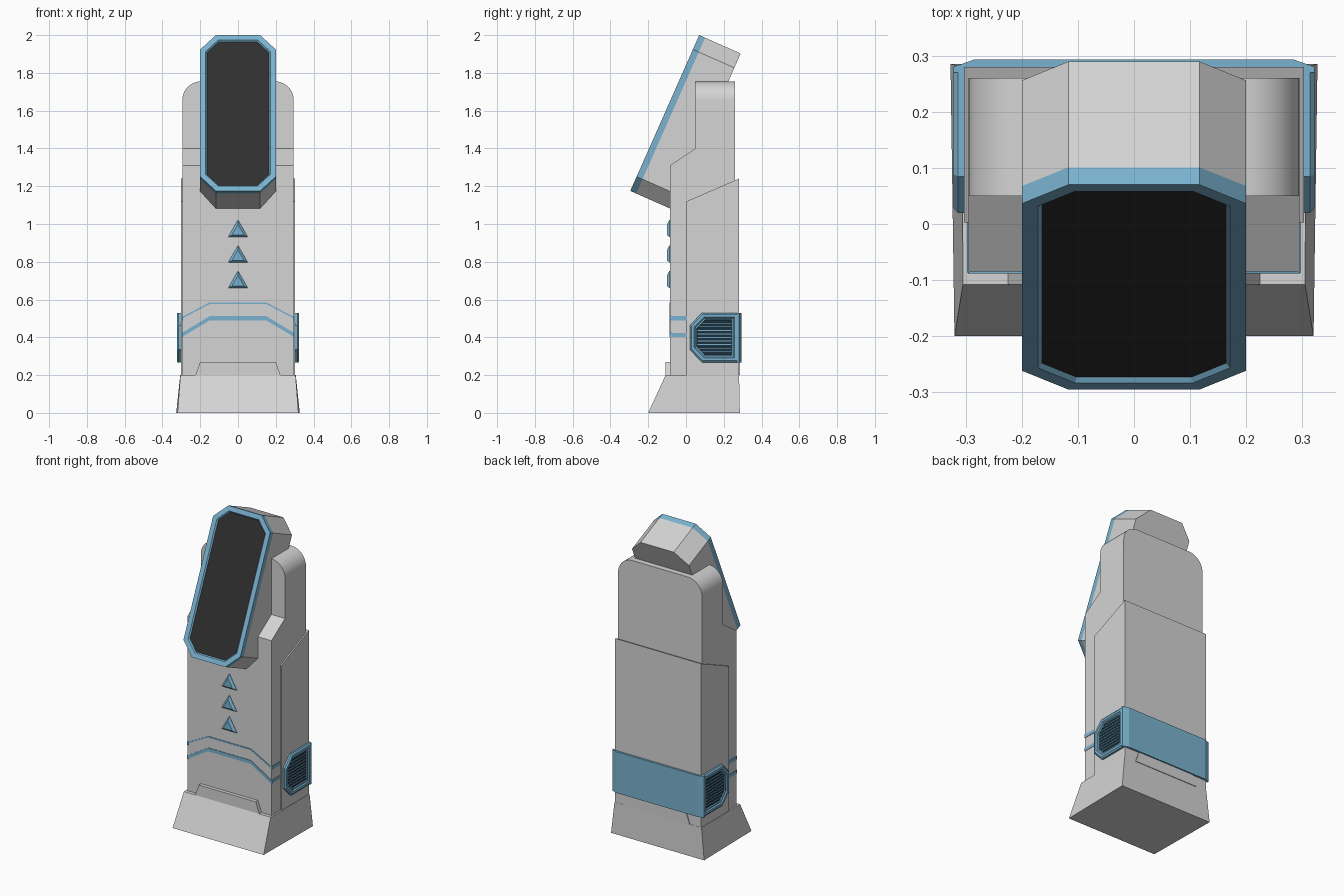
import bpy, bmesh, math
from mathutils import Vector

if "Cube" in bpy.data.objects:
    bpy.data.objects.remove(bpy.data.objects["Cube"])


def material(name, rgb):
    m = bpy.data.materials.new(name)
    m.diffuse_color = (*rgb, 1)
    m.use_nodes = True
    m.node_tree.nodes["Principled BSDF"].inputs["Base Color"].default_value = m.diffuse_color
    return m


GRAY = material("light gray", (0.66, 0.66, 0.66))
BLUE = material("sky blue", (0.195, 0.45, 0.63))
BLACK = material("screen black", (0.028, 0.028, 0.028))
NAVY = material("vent dark blue", (0.012, 0.03, 0.045))


def loft(name, loop_a, loop_b, mats, insets=()):
    """Solid between two loops; the loop_b cap takes (thickness, depth) insets,
    and the innermost cap gets the last material."""
    bm = bmesh.new()
    a = [bm.verts.new(p) for p in loop_a]
    b = [bm.verts.new(p) for p in loop_b]
    n = len(a)
    bm.faces.new(a[::-1])
    cap = bm.faces.new(b)
    for i in range(n):
        bm.faces.new((a[i], a[(i + 1) % n], b[(i + 1) % n], b[i]))
    bmesh.ops.recalc_face_normals(bm, faces=bm.faces)
    for t, d in insets:
        bmesh.ops.inset_region(bm, faces=[cap], thickness=t, depth=d, use_even_offset=True)
    if len(mats) > 1:
        cap.material_index = 1
    me = bpy.data.meshes.new(name)
    bm.to_mesh(me)
    bm.free()
    ob = bpy.data.objects.new(name, me)
    bpy.context.collection.objects.link(ob)
    for m in mats:
        me.materials.append(m)
    return ob


def prism_x(name, yz, x0, x1, *mats, insets=()):
    return loft(name, [(x0, y, z) for y, z in yz], [(x1, y, z) for y, z in yz], mats, insets)


def prism_y(name, xz, y0, y1, *mats, insets=()):
    return loft(name, [(x, y0, z) for x, z in xz], [(x, y1, z) for x, z in xz], mats, insets)


def prism_z(name, xy, z0, z1, *mats):
    return loft(name, [(x, y, z0) for x, y in xy], [(x, y, z1) for x, y in xy], mats)


def rect(u0, u1, v0, v1):
    return [(u0, v0), (u1, v0), (u1, v1), (u0, v1)]


# Flared base with raised front and back tabs
loft("base",
     [(-.32, -.2, 0), (.32, -.2, 0), (.327, .285, 0), (-.327, .285, 0)],
     [(-.305, -.108, .2), (.305, -.108, .2), (.306, .281, .2), (-.306, .281, .2)], [GRAY])
tab = [(-.225, .2), (.225, .2), (.2, .27), (-.2, .27)]
prism_y("base_front_tab", tab, -.08, -.108, GRAY)
prism_y("base_back_tab", tab, .27, .285, GRAY)

# Main column and its round-shouldered upper part
prism_x("column", [(-.085, .15), (-.085, 1.31), (.05, 1.4), (.26, 1.4), (.26, .15)],
        -.295, .295, GRAY)
r = .1
arc = [(.195 + r * math.cos(t), 1.655 + r * math.sin(t))
       for t in (math.radians(90 * i / 10) for i in range(11))]
upper = prism_y("upper_column",
                [(.295, 1.4)] + arc + [(-x, z) for x, z in reversed(arc)] + [(-.295, 1.4)],
                .05, .26, GRAY)

# Rear shell wrapped around the column
prism_x("rear_shell", [(.003, .19), (.003, 1.12), (.28, 1.24), (.28, .19)], -.303, .303, GRAY)

# Tilted head: octagonal housing, blue frame and recessed screen
up = Vector((0, .365, .825)).normalized()
back = Vector((0, up.z, -up.y))
centre = Vector((0, -.1125, 1.5875))


def octagon(depth, w=.2, h=.451, c=.083):
    pts = [(w, -h + c), (w, h - c), (w - c, h), (c - w, h),
           (-w, h - c), (-w, c - h), (c - w, -h), (w - c, -h)]
    return [centre + Vector((u, 0, 0)) + up * v + back * depth for u, v in pts]


loft("head_housing", octagon(.24), octagon(.034), [GRAY])
loft("head_screen_frame", octagon(.034), octagon(0), [BLUE, BLACK],
     [(.029, 0), (.007, -.008)])

# Three raised arrow triangles
for i, z in enumerate((.93, .795, .66)):
    prism_y(f"arrow_{i + 1}", [(-.053, z), (.053, z), (0, z + .092)], -.08, -.088, BLUE,
            insets=[(.012, .013)])


# Bent stripes on the front, continuing along the sides
def stripe(name, peak, end, width):
    top = [(-.296, end), (-.15, peak), (.15, peak), (.296, end)]
    prism_y(name, top + [(x, z - width) for x, z in reversed(top)], -.08, -.088, BLUE)


stripe("front_stripe_lower", .512, .424, .022)
stripe("front_stripe_upper", .585, .508, .009)
for s, side in ((1, "right"), (-1, "left")):
    for z, level in ((.402, "lower"), (.49, "upper")):
        prism_x(f"{side}_stripe_{level}", rect(-.086, .004, z, z + .022),
                s * .29, s * .2975, BLUE)

    # Side vents: bevelled frame, dark recess and slats
    prism_x(f"{side}_vent",
            [(.02, .335), (.085, .268), (.28, .268), (.28, .53), (.085, .53), (.02, .463)],
            s * .296, s * .314, BLUE, NAVY,
            insets=[(.009, .008), (.014, 0), (.006, -.007), (.007, 0), (.003, -.006)])
    for i in range(9):
        z = .322 + i * .0188
        prism_x(f"{side}_vent_slat_{i + 1}", rect(.06, .24, z, z + .004),
                s * .305, s * .3125, BLUE)

# Blue band across the back
prism_z("back_band", [(-.322, .27), (-.322, .28), (-.285, .293),
                      (.285, .293), (.322, .28), (.322, .27)], .268, .53, BLUE)

# Smooth only the rounded shoulders
bpy.ops.object.select_all(action='DESELECT')
upper.select_set(True)
bpy.context.view_layer.objects.active = upper
bpy.ops.object.shade_smooth_by_angle(angle=math.radians(30))
